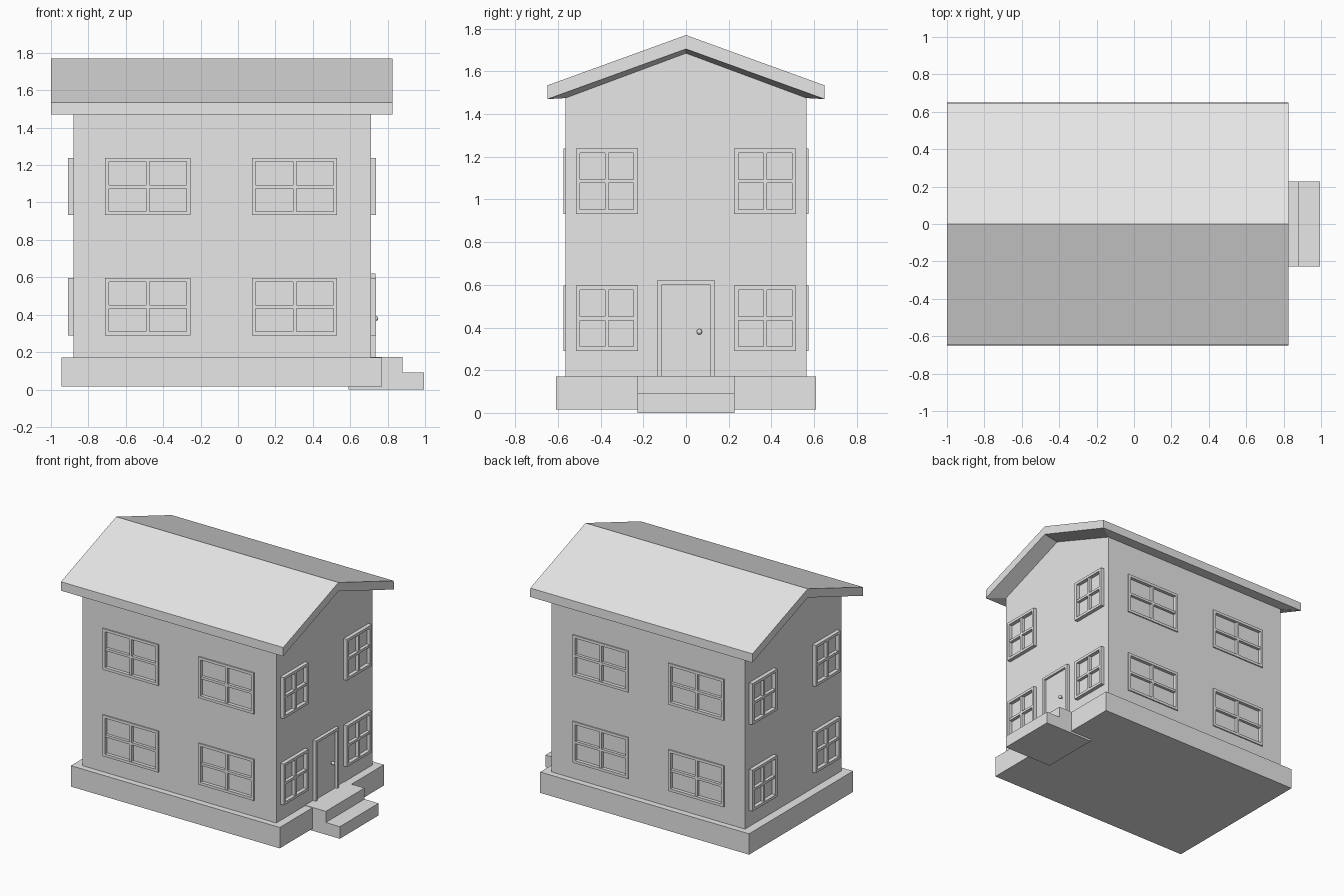
import bpy, bmesh
from math import radians
from mathutils import Vector, Matrix

cube = bpy.data.objects.get("Cube")
if cube:
    bpy.data.objects.remove(cube, do_unlink=True)

GREY = (0.8, 0.8, 0.8, 1)
mat = bpy.data.materials.new("light grey")
mat.use_nodes = True
mat.diffuse_color = GREY
mat.node_tree.nodes["Principled BSDF"].inputs["Base Color"].default_value = GREY


def finish(name, bm):
    bmesh.ops.recalc_face_normals(bm, faces=bm.faces)
    mesh = bpy.data.meshes.new(name)
    bm.to_mesh(mesh)
    bm.free()
    mesh.materials.append(mat)
    obj = bpy.data.objects.new(name, mesh)
    bpy.context.collection.objects.link(obj)
    return obj


def add_box(bm, x, y, z, matrix=Matrix()):
    """Box from three (low, high) ranges."""
    size = [r[1] - r[0] for r in (x, y, z)]
    mid = Vector([(r[0] + r[1]) / 2 for r in (x, y, z)])
    bmesh.ops.create_cube(bm, size=1, matrix=matrix @ Matrix.Translation(mid) @ Matrix.Diagonal((*size, 1)))


def box(name, x, y, z):
    bm = bmesh.new()
    add_box(bm, x, y, z)
    return finish(name, bm)


# Walls and roof: stacked six-point rings, gabled from the wall top upward
def ring(bm, x0, x1, y, eave, ridge):
    pts = [(x0, -y, eave), (x1, -y, eave), (x1, 0, ridge),
           (x1, y, eave), (x0, y, eave), (x0, 0, ridge)]
    return [bm.verts.new(p) for p in pts]


WALL_L, WALL_R, WALL_Y = -0.88, 0.71, 0.565
bm = bmesh.new()
rings = [ring(bm, WALL_L, WALL_R, WALL_Y, 0.1, 0.1),
         ring(bm, WALL_L, WALL_R, WALL_Y, 1.475, 1.685),
         ring(bm, -1.0, 0.825, 0.65, 1.47, 1.705),
         ring(bm, -1.0, 0.825, 0.648, 1.535, 1.77)]
for low, high in zip(rings, rings[1:]):
    for i in range(6):
        j = (i + 1) % 6
        bm.faces.new((low[i], low[j], high[j], high[i]))
top = rings[-1]
bm.faces.new((top[0], top[1], top[2], top[5]))
bm.faces.new((top[5], top[2], top[3], top[4]))
bm.faces.new(rings[0])
house = finish("walls_and_roof", bm)

# Foundation and entrance steps
box("foundation", (-0.945, 0.77), (-0.61, 0.61), (0.015, 0.17))
bm = bmesh.new()
profile = [(0.59, 0), (0.995, 0), (0.995, 0.09), (0.88, 0.09), (0.88, 0.173), (0.59, 0.173)]
side = bm.faces.new([bm.verts.new((x, -0.227, z)) for x, z in profile])
out = bmesh.ops.extrude_face_region(bm, geom=[side])
bmesh.ops.translate(bm, vec=(0, 0.454, 0), verts=[v for v in out["geom"] if isinstance(v, bmesh.types.BMVert)])
finish("entrance_steps", bm)


# Windows: built facing -y, then turned onto each wall
def window(name, matrix, half_w, back, front):
    bm = bmesh.new()
    h, border, bar = 0.153, 0.02, 0.009
    depth = (-front, -back)
    for s in (-1, 1):
        add_box(bm, sorted((s * half_w, s * (half_w - border))), depth, (-h, h), matrix)
        add_box(bm, (border - half_w, half_w - border), depth, sorted((s * h, s * (h - border))), matrix)
    inner = (-front + 0.004, -back)
    add_box(bm, (-bar, bar), inner, (border - h, h - border), matrix)
    for s in (-1, 1):
        add_box(bm, sorted((s * bar, s * (half_w - border))), inner, (-bar, bar), matrix)
    finish(name, bm)


cutter_bm = bmesh.new()
for level, z in (("lower", 0.443), ("upper", 1.085)):
    for i, x in enumerate((-0.4825, 0.3025)):
        for wall, y, angle in (("front", -WALL_Y, 0), ("back", WALL_Y, 180)):
            m = Matrix.Translation((x, y, z)) @ Matrix.Rotation(radians(angle), 4, "Z")
            window(f"{wall}_{level}_window_{i + 1}", m, 0.228, -0.018, 0.009)
            add_box(cutter_bm, (-0.218, 0.218), (-0.1, 0.016), (-0.143, 0.143), m)
    for i, y in enumerate((-0.371, 0.371)):
        for wall, x, angle in (("left_end", WALL_R, 90), ("right_end", WALL_L, -90)):
            m = Matrix.Translation((x, y, z)) @ Matrix.Rotation(radians(angle), 4, "Z")
            window(f"{wall}_{level}_window_{i + 1}", m, 0.145, -0.01, 0.028)

# Recess the long walls behind their windows
cutter = finish("window_cutter", cutter_bm)
cutter.hide_render = True
mod = house.modifiers.new("window recesses", "BOOLEAN")
mod.object = cutter
mod.operation = "DIFFERENCE"
mod.solver = "EXACT"
bpy.context.view_layer.objects.active = house
bpy.ops.object.modifier_apply(modifier=mod.name)
bpy.data.objects.remove(cutter, do_unlink=True)

# Door with frame and round knob
bm = bmesh.new()
for s in (-1, 1):
    add_box(bm, (0.7, 0.735), sorted((s * 0.135, s * 0.115)), (0.16, 0.62))
add_box(bm, (0.7, 0.735), (-0.115, 0.115), (0.6, 0.62))
finish("door_frame", bm)
box("door", (0.7, 0.718), (-0.115, 0.115), (0.16, 0.6))

bm = bmesh.new()
turn = Matrix.Translation((0.725, 0.063, 0.38)) @ Matrix.Rotation(radians(90), 4, "Y")
bmesh.ops.create_cone(bm, cap_ends=True, segments=16, radius1=0.006, radius2=0.006, depth=0.03, matrix=turn)
bmesh.ops.create_uvsphere(bm, u_segments=16, v_segments=8, radius=0.013,
                          matrix=Matrix.Translation((0.737, 0.063, 0.38)))
knob = finish("door_knob", bm)
knob.select_set(True)
bpy.context.view_layer.objects.active = knob
bpy.ops.object.shade_smooth_by_angle()
